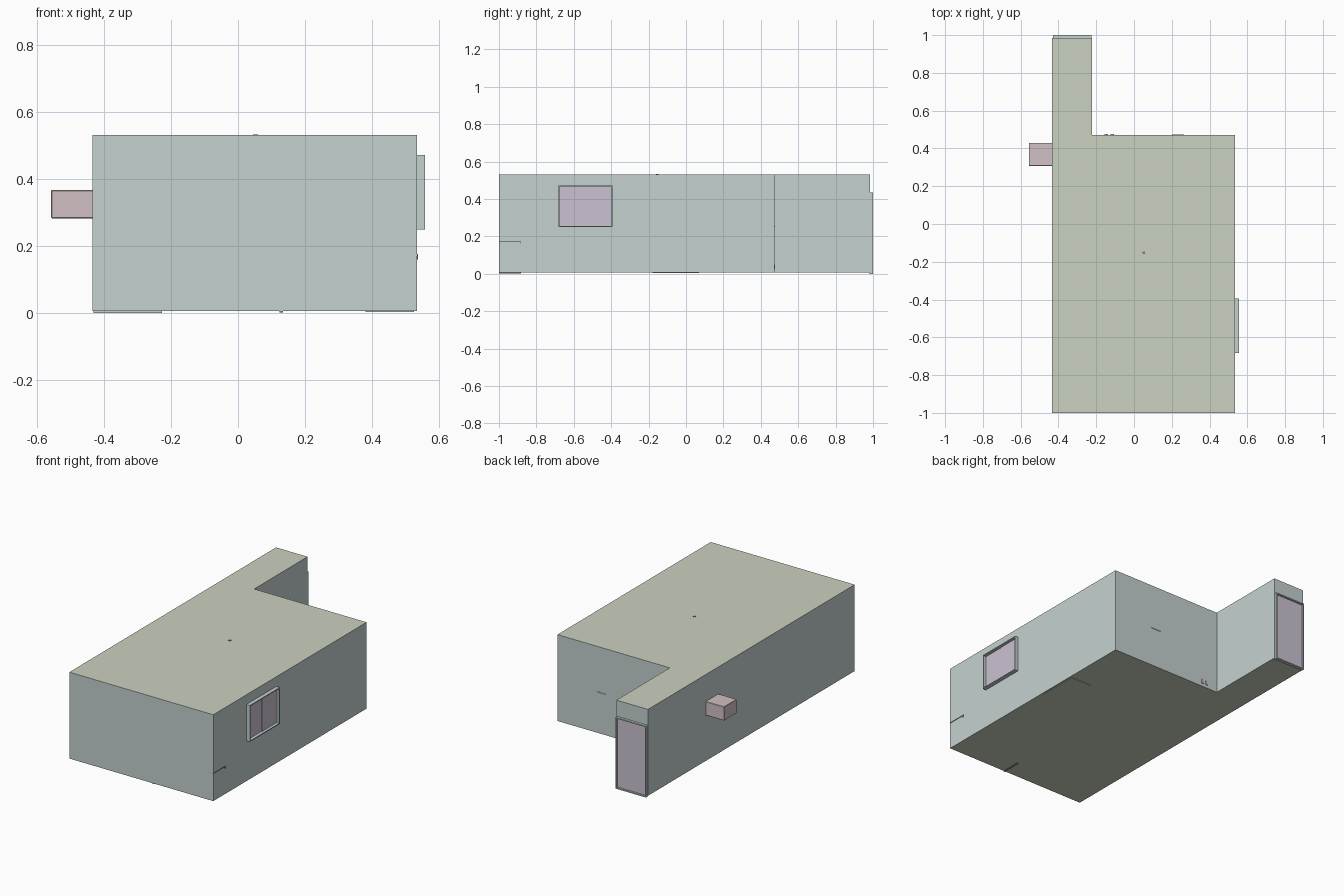
import bpy, bmesh

if "Cube" in bpy.data.objects:
    bpy.data.objects.remove(bpy.data.objects["Cube"])

# L-shaped room outline, counter-clockwise
OUTLINE = [(-.434, -1), (.534, -1), (.534, .472), (-.222, .472), (-.222, .985), (-.434, .985)]
Z0, Z1 = .006, .531


def material(name, rgb):
    m = bpy.data.materials.new(name)
    m.diffuse_color = (*rgb, 1)
    m.use_nodes = True
    m.node_tree.nodes["Principled BSDF"].inputs["Base Color"].default_value = m.diffuse_color
    return m


TEAL = material("wall_paint", (.55, .64, .63))
OLIVE = material("ceiling_paint", (.59, .64, .53))
MAUVE = material("glazing", (.60, .54, .64))
ROSE = material("unit_casing", (.64, .53, .55))
DARK = material("dark_fittings", (.2, .2, .2))


def finish(name, bm, mat):
    me = bpy.data.meshes.new(name)
    bm.to_mesh(me)
    bm.free()
    ob = bpy.data.objects.new(name, me)
    bpy.context.collection.objects.link(ob)
    me.materials.append(mat)
    return ob


def box(name, x, y, z, mat, bevel=0):
    """Box from (min, max) pairs, optionally with bevelled edges."""
    bm = bmesh.new()
    bmesh.ops.create_cube(bm, size=1)
    for v in bm.verts:
        v.co = [r[0] + (c + .5) * (r[1] - r[0]) for c, r in zip(v.co, (x, y, z))]
    if bevel:
        bmesh.ops.bevel(bm, geom=bm.edges[:], offset=bevel, segments=1, affect='EDGES')
    return finish(name, bm, mat)


def sheet(name, z, up, mat):
    bm = bmesh.new()
    f = bm.faces.new([bm.verts.new((x, y, z)) for x, y in OUTLINE])
    f.normal_update()
    if not up:
        f.normal_flip()
    return finish(name, bm, mat)


def sleeve(name, axis, depth, across, z, t, mat):
    """Thin rectangular frame; axis is the direction it sticks out in."""
    (a0, a1), (b0, b1) = across, z
    sides = [("left", (a0, a0 + t), z), ("right", (a1 - t, a1), z),
             ("bottom", (a0 + t, a1 - t), (b0, b0 + t)), ("top", (a0 + t, a1 - t), (b1 - t, b1))]
    for side, a, b in sides:
        if axis == 'x':
            box(f"{name}_{side}", depth, a, b, mat)
        else:
            box(f"{name}_{side}", a, depth, b, mat)


# Room shell
bm = bmesh.new()
low = [bm.verts.new((x, y, Z0)) for x, y in OUTLINE]
high = [bm.verts.new((x, y, Z1)) for x, y in OUTLINE]
for i in range(len(OUTLINE)):
    j = (i + 1) % len(OUTLINE)
    bm.faces.new((low[i], low[j], high[j], high[i]))
finish("walls", bm, TEAL)
sheet("ceiling", Z1, True, OLIVE)
sheet("floor", Z0, False, OLIVE)

# Window: projecting frame with two sliding panes
sleeve("window_frame", 'x', (.53, .557), (-.682, -.394), (.25, .472), .006, TEAL)
box("window_pane_front", (.53, .538), (-.676, -.538), (.256, .466), MAUVE)
box("window_pane_back", (.53, .541), (-.541, -.4), (.256, .466), MAUVE)

# Door in the end of the corridor
sleeve("door_frame", 'y', (.98, 1.0), (-.43, -.226), (0, .434), .007, TEAL)
box("door_panel", (-.423, -.233), (.98, .989), (.007, .427), MAUVE)

# Wall unit
box("air_unit", (-.557, -.43), (.308, .43), (.283, .367), ROSE, .002)

# Small fittings that just break through the shell
box("bed_rail", (.53, .536), (-1, -.882), (.171, .176), DARK)
box("bed_rail_end", (.53, .536), (-.886, -.881), (.16, .171), DARK)
box("bed_foot", (.124, .134), (-1, -.882), (.002, .008), DARK)
box("floor_mat", (.38, .525), (-.18, .07), (.003, .008), OLIVE)
box("ceiling_light_cap", (.045, .059), (-.16, -.146), (.526, .533), DARK)
box("shelf_back", (.2, .265), (.468, .475), (.25, .256), ROSE)
for i, x in enumerate((-.155, -.125)):
    box(f"wall_socket_{i + 1}", (x, x + .018), (.468, .476), (.025, .05), ROSE)
